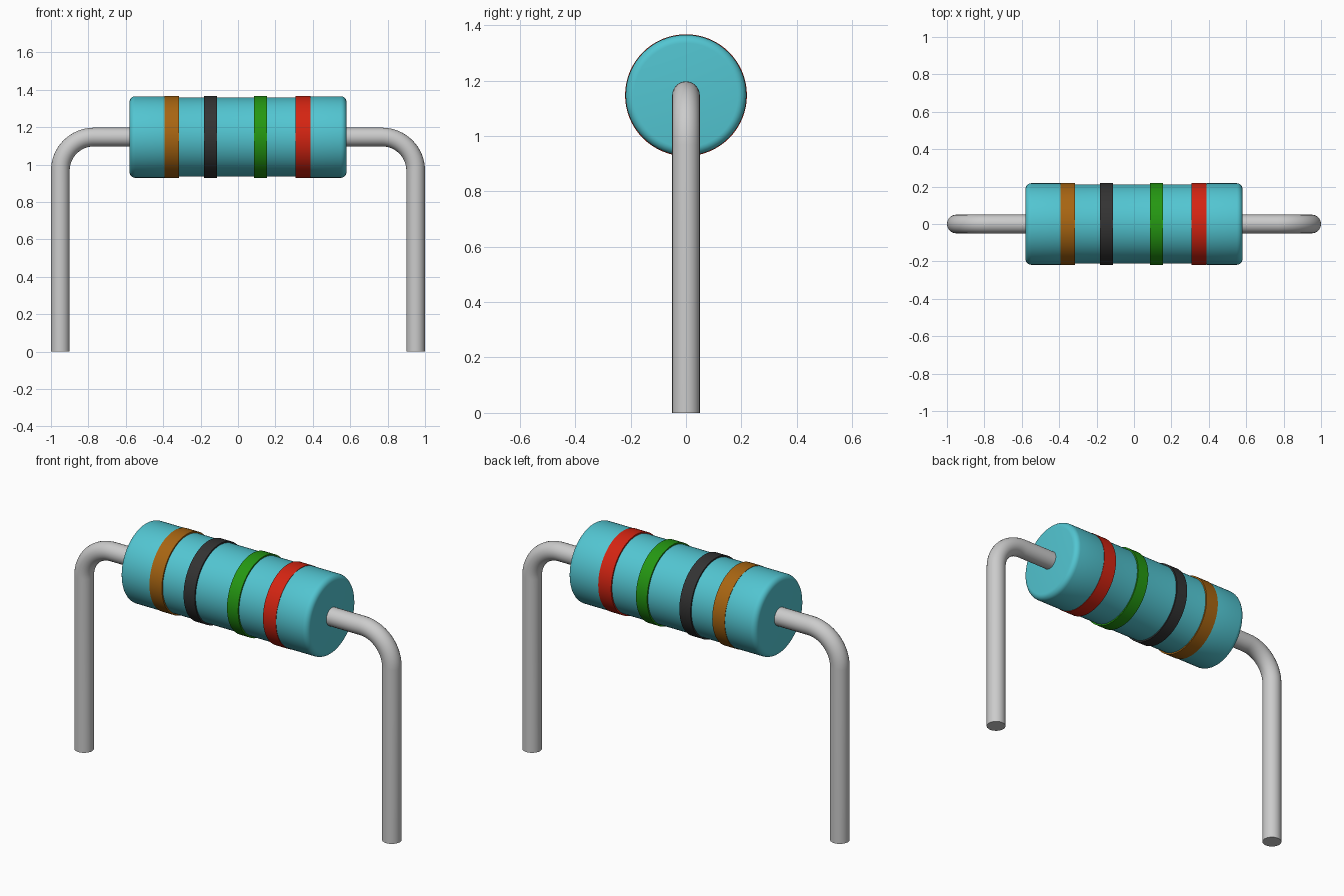
import bpy, bmesh, math

cube = bpy.data.objects.get("Cube")
if cube:
    bpy.data.objects.remove(cube, do_unlink=True)

AXIS_Z = 1.147
SIDES = 64


def material(name, rgb):
    m = bpy.data.materials.new(name)
    m.use_nodes = True
    m.diffuse_color = (*rgb, 1)
    bsdf = m.node_tree.nodes["Principled BSDF"]
    bsdf.inputs["Base Color"].default_value = (*rgb, 1)
    bsdf.inputs["Roughness"].default_value = 0.5
    return m


def smooth(ob):
    bpy.ops.object.select_all(action='DESELECT')
    ob.select_set(True)
    bpy.context.view_layer.objects.active = ob
    bpy.ops.object.shade_smooth_by_angle(angle=math.radians(35))


def lathe(name, profile, mat):
    """Turn (x, radius) points around the body axis and cap both ends."""
    bm = bmesh.new()
    rings = []
    for x, r in profile:
        rings.append([bm.verts.new((x, r * math.cos(a), r * math.sin(a)))
                      for a in (2 * math.pi * i / SIDES for i in range(SIDES))])
    for a, b in zip(rings, rings[1:]):
        for i in range(SIDES):
            j = (i + 1) % SIDES
            bm.faces.new((a[i], a[j], b[j], b[i]))
    bm.faces.new(rings[0])
    bm.faces.new(rings[-1])
    bmesh.ops.recalc_face_normals(bm, faces=bm.faces)
    me = bpy.data.meshes.new(name)
    bm.to_mesh(me)
    bm.free()
    me.materials.append(mat)
    ob = bpy.data.objects.new(name, me)
    ob.location.z = AXIS_Z
    bpy.context.collection.objects.link(ob)
    smooth(ob)


def wire(name, side, mat):
    """Round lead: out of the body, around a quarter bend, down to the ground."""
    bend = 0.18
    cx, cz = 0.95 - bend, AXIS_Z - bend
    path = [(0.5, AXIS_Z)]
    for i in range(17):
        a = math.pi / 2 * (1 - i / 16)
        path.append((cx + bend * math.cos(a), cz + bend * math.sin(a)))
    path.append((0.95, 0))
    cu = bpy.data.curves.new(name, 'CURVE')
    cu.dimensions = '3D'
    cu.bevel_depth = 0.05
    cu.bevel_resolution = 10
    cu.use_fill_caps = True
    sp = cu.splines.new('POLY')
    sp.points.add(len(path) - 1)
    for p, (x, z) in zip(sp.points, path):
        p.co = (side * x, 0, z, 1)
    cu.materials.append(mat)
    ob = bpy.data.objects.new(name, cu)
    bpy.context.collection.objects.link(ob)
    bpy.ops.object.select_all(action='DESELECT')
    ob.select_set(True)
    bpy.context.view_layer.objects.active = ob
    bpy.ops.object.convert(target='MESH')
    smooth(bpy.context.view_layer.objects.active)


# Body: rounded end collars with a slightly slimmer middle
teal = material("teal coating", (0.085, 0.56, 0.64))
half = []
for i in range(7):
    a = math.pi / 2 * i / 6
    half.append((0.55 + 0.03 * math.cos(a), 0.188 + 0.03 * math.sin(a)))
half += [(0.39, 0.218), (0.35, 0.212)]
body = [(-x, r) for x, r in half] + half[::-1]
lathe("body", body, teal)

# Painted colour bands: name, start x, end x, colour
bands = [
    ("brown", -0.393, -0.316, (0.39, 0.130, 0.006)),
    ("black", -0.182, -0.113, (0.033, 0.033, 0.033)),
    ("green", 0.086, 0.155, (0.018, 0.31, 0.006)),
    ("red", 0.308, 0.388, (0.66, 0.018, 0.006)),
]
for colour, x0, x1, rgb in bands:
    lathe(colour + "_band", [(x0, 0.205), (x0, 0.220), (x1, 0.220), (x1, 0.205)],
          material(colour + " paint", rgb))

# Bent wire leads
metal = material("grey metal", (0.60, 0.60, 0.60))
wire("left_lead", 1, metal)
wire("right_lead", -1, metal)
